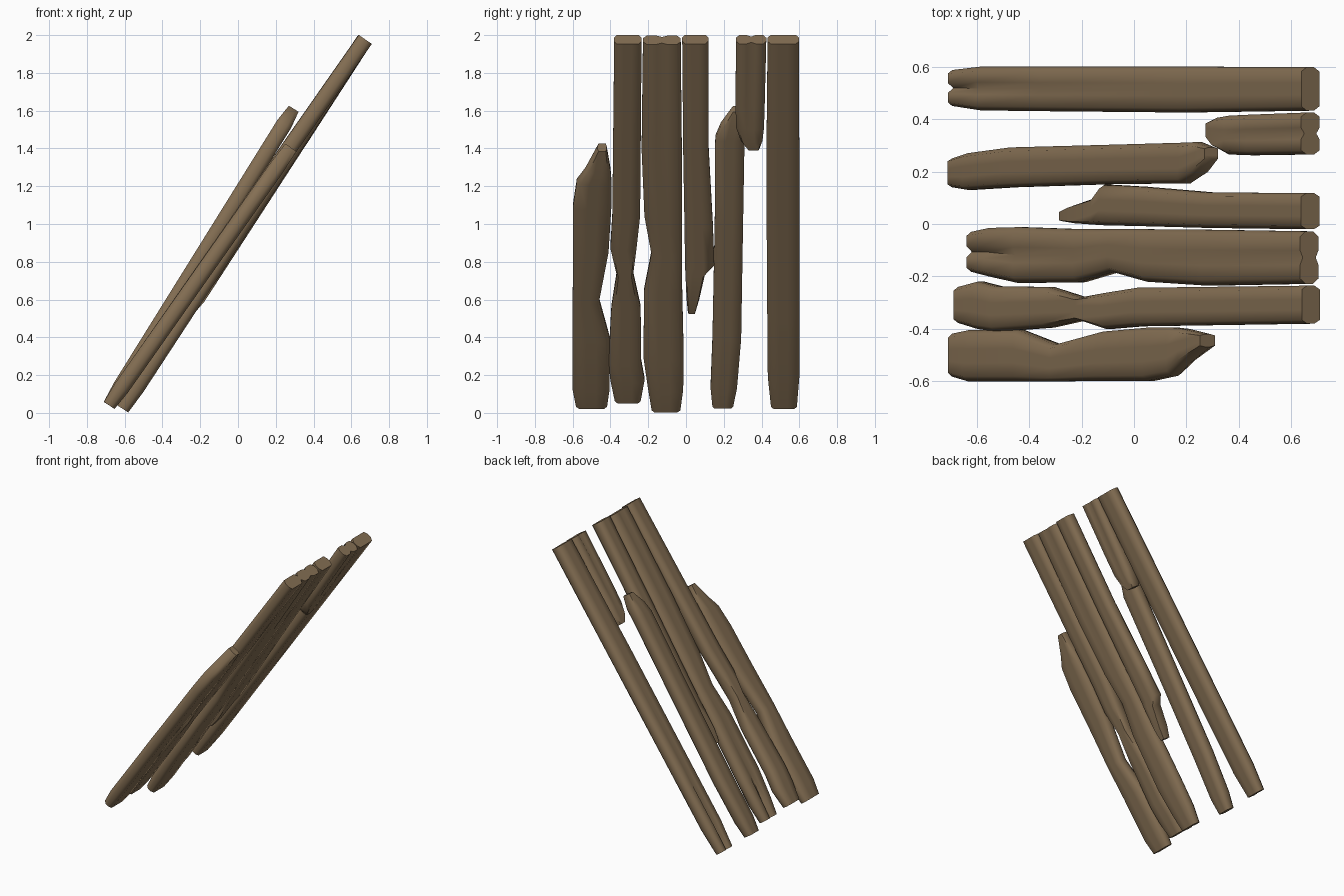
import bpy, bmesh
from mathutils import Vector

if "Cube" in bpy.data.objects:
    bpy.data.objects.remove(bpy.data.objects["Cube"])

wood = bpy.data.materials.new("weathered brown wood")
wood.diffuse_color = (0.235, 0.160, 0.088, 1)
wood.use_nodes = True
wood.node_tree.nodes["Principled BSDF"].inputs["Base Color"].default_value = wood.diffuse_color

HALF = 0.042      # half thickness of a full plank
FADE = 0.5        # height over which an end groove fades out


def section(grooved_up, grooved_low):
    """Rounded plank profile: u across the width, v through the thickness."""
    return [(1, -.4), (1, .4), (.8, 1), (.28, 1), (0, 1 - grooved_low), (-.28, 1), (-.8, 1),
            (-1, .4), (-1, -.4), (-.8, -1), (-.28, -1), (0, -1 + grooved_up), (.28, -1), (.8, -1)]


def plank(name, bottom, top, stations, ends=(.81, 1), groove_bottom=0, groove_top=0):
    """Loft along a leaning axis bottom->top (x, z); stations are (z, y_min, y_max)."""
    (x0, z0), (x1, z1) = bottom, top
    axis = Vector((x1 - x0, 0, z1 - z0)).normalized()
    normal = Vector((axis.z, 0, -axis.x))          # towards the underside
    bm = bmesh.new()
    rings = []
    for i, (z, ya, yb) in enumerate(stations):
        f = (z - z0) / (z1 - z0)
        thick = HALF
        if i == 0:
            thick *= ends[0]
        elif i == len(stations) - 1:
            thick *= ends[1]
        gb = groove_bottom * max(0, 1 - (z - z0) / FADE)
        gt = groove_top * max(0, 1 - (z1 - z) / FADE)
        centre = Vector((x0 + (x1 - x0) * f, (ya + yb) / 2, z))
        ring = []
        for u, v in section(max(gb, gt), gt):
            ring.append(bm.verts.new(centre + normal * (v * thick)
                                     + Vector((0, u * (yb - ya) / 2, 0))))
        rings.append(ring)
    n = len(rings[0])
    for a, b in zip(rings, rings[1:]):
        for k in range(n):
            bm.faces.new((a[k], a[(k + 1) % n], b[(k + 1) % n], b[k]))
    bm.faces.new(rings[0])
    bm.faces.new(rings[-1])
    bmesh.ops.recalc_face_normals(bm, faces=bm.faces)
    mesh = bpy.data.meshes.new(name)
    bm.to_mesh(mesh)
    bm.free()
    mesh.materials.append(wood)
    obj = bpy.data.objects.new(name, mesh)
    bpy.context.collection.objects.link(obj)
    bpy.ops.object.select_all(action='DESELECT')
    obj.select_set(True)
    bpy.context.view_layer.objects.active = obj
    bpy.ops.object.shade_smooth_by_angle(angle=1.1)
    return obj


# Full straight plank at the far side, split at its foot
plank("plank_far", (-.682, .04), (.672, 1.977),
      [(.04, .45, .587), (.2, .433, .6), (.55, .43, .6), (1.3, .425, .6), (1.977, .432, .598)],
      groove_bottom=.75)

# Broken upper piece
plank("plank_upper_stub", (.305, 1.41), (.672, 1.977),
      [(1.41, .325, .39), (1.45, .29, .405), (1.52, .265, .413), (1.65, .262, .417),
       (1.977, .265, .425)], ends=(.9, 1), groove_top=.35)

# Plank with its top broken off
plank("plank_broken_top", (-.682, .04), (.295, 1.61),
      [(.04, .14, .25), (.14, .13, .27), (.4, .14, .292), (1.0, .152, .302), (1.46, .155, .31),
       (1.53, .185, .312), (1.61, .245, .292)], ends=(.81, .72))

# Plank with its foot broken off
plank("plank_broken_foot", (-.26, .54), (.672, 1.977),
      [(.54, .01, .05), (.61, .003, .07), (.74, -.003, .1), (.79, -.005, .15),
       (1.0, -.008, .142), (1.4, -.015, .12), (1.977, -.02, .118)], ends=(.72, 1))

# Worn full plank with split ends
plank("plank_middle", (-.61, .021), (.668, 1.974),
      [(.021, -.182, -.03), (.13, -.2, -.015), (.3, -.225, -.012), (.65, -.222, -.02),
       (.85, -.183, -.02), (1.05, -.22, -.02), (1.4, -.235, -.022), (1.974, -.228, -.028)],
      groove_bottom=.7, groove_top=.3)

# Full plank with a narrow worn waist
plank("plank_waisted", (-.66, .07), (.674, 1.977),
      [(.07, -.377, -.24), (.18, -.4, -.22), (.28, -.41, -.238), (.56, -.395, -.24),
       (.74, -.367, -.28), (.88, -.4, -.262), (1.05, -.39, -.243), (1.977, -.38, -.235)])

# Near plank with a bite in its side and a broken top
plank("plank_near", (-.682, .04), (.28, 1.405),
      [(.04, -.582, -.418), (.13, -.6, -.405), (.4, -.6, -.405), (.6, -.6, -.46),
       (.86, -.598, -.41), (1.1, -.598, -.395), (1.23, -.578, -.395), (1.29, -.532, -.4),
       (1.405, -.468, -.42)], ends=(.81, .85))
